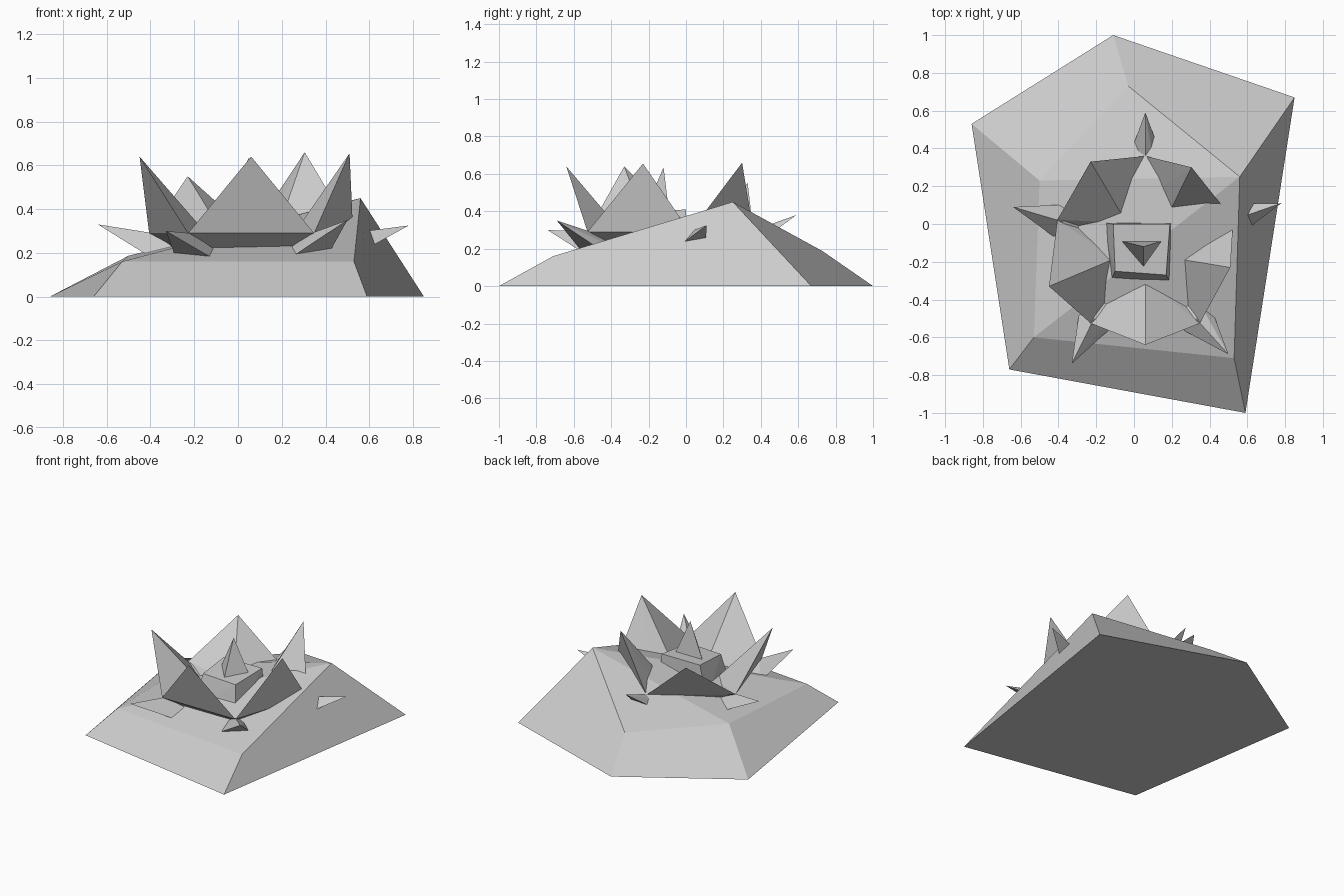
import bpy, bmesh
from math import sin, cos, radians
from mathutils import Vector

cube = bpy.data.objects.get("Cube")
if cube:
    bpy.data.objects.remove(cube, do_unlink=True)

stone = bpy.data.materials.new("pale_grey")
stone.use_nodes = True
grey = (0.6, 0.6, 0.6, 1)
stone.diffuse_color = grey
stone.node_tree.nodes["Principled BSDF"].inputs["Base Color"].default_value = grey

CENTRE = Vector((0.06, -0.13, 0))


def finish(name, bm):
    bmesh.ops.recalc_face_normals(bm, faces=bm.faces)
    mesh = bpy.data.meshes.new(name)
    bm.to_mesh(mesh)
    bm.free()
    mesh.materials.append(stone)
    obj = bpy.data.objects.new(name, mesh)
    bpy.context.collection.objects.link(obj)
    return obj


def hull(name, points):
    bm = bmesh.new()
    for p in points:
        bm.verts.new(p)
    result = bmesh.ops.convex_hull(bm, input=bm.verts)
    loose = {v for v in result["geom_interior"] + result["geom_unused"]
             if isinstance(v, bmesh.types.BMVert)}
    bmesh.ops.delete(bm, geom=list(loose), context='VERTS')
    return finish(name, bm)


def polar(angle, radius, z, side=0):
    a = radians(angle)
    return CENTRE + Vector((radius * cos(a) - side * sin(a),
                            radius * sin(a) + side * cos(a), z))


# Rock base: irregular pentagon with a raised corner
foot = [(0.85, 0.67, 0), (-0.11, 1, 0), (-0.86, 0.53, 0),
        (-0.66, -0.77, 0), (0.59, -1, 0)]
rim = [(0.56, 0.25, 0.45), (-0.03, 0.73, 0.187), (-0.5, 0.23, 0.187),
       (-0.53, -0.6, 0.16), (0.53, -0.71, 0.16)]
bm = bmesh.new()
low = [bm.verts.new(p) for p in foot]
top = [bm.verts.new(p) for p in rim]
bm.faces.new(low)
for i in range(5):
    j = (i + 1) % 5
    bm.faces.new((low[i], low[j], top[j], top[i]))
for i in range(1, 4):
    bm.faces.new((top[0], top[i], top[i + 1]))
finish("rock_base", bm)

# Large petals: flat outside, ridged inside, sharing their shoulders
large_tips = [(0.06, -0.64, 0.64), (0.51, -0.23, 0.655), (0.305, 0.30, 0.66),
              (-0.23, 0.33, 0.55), (-0.45, -0.33, 0.64)]
for i, tip in enumerate(large_tips):
    a = 270 + 72 * i
    hull(f"large_petal_{i + 1}", [
        tip,
        polar(a - 36, 0.49, 0.29), polar(a + 36, 0.49, 0.29),
        polar(a - 36, 0.27, 0.165), polar(a + 36, 0.27, 0.165),
        polar(a, 0.17, 0.24), polar(a, 0.15, 0.165)])

# Small low petals pointing out between the large ones
small_tips = [(0.06, 0.59, 0.38), (-0.64, 0.09, 0.33), (-0.33, -0.74, 0.30),
              (0.5, -0.69, 0.35), (0.78, 0.11, 0.325)]
for i, tip in enumerate(small_tips):
    a = 90 + 72 * i
    hull(f"small_petal_{i + 1}", [
        tip,
        polar(a, 0.47, 0.29),
        polar(a, 0.45, 0.18, 0.1), polar(a, 0.45, 0.18, -0.1),
        polar(a, 0.25, 0.16, 0.08), polar(a, 0.25, 0.16, -0.08)])

# Heart of the flower: flared block with a three-sided spike
hull("flower_heart", [
    (-0.11, 0, 0.41), (0.19, 0, 0.41), (0.17, -0.27, 0.39), (-0.1, -0.25, 0.39),
    (-0.17, 0.01, 0.17), (0.21, 0.01, 0.17), (0.2, -0.32, 0.17), (-0.13, -0.31, 0.17)])
hull("centre_spike", [
    (0.05, -0.12, 0.635), (-0.07, -0.09, 0.39), (0.15, -0.09, 0.39), (0.05, -0.23, 0.38)])
